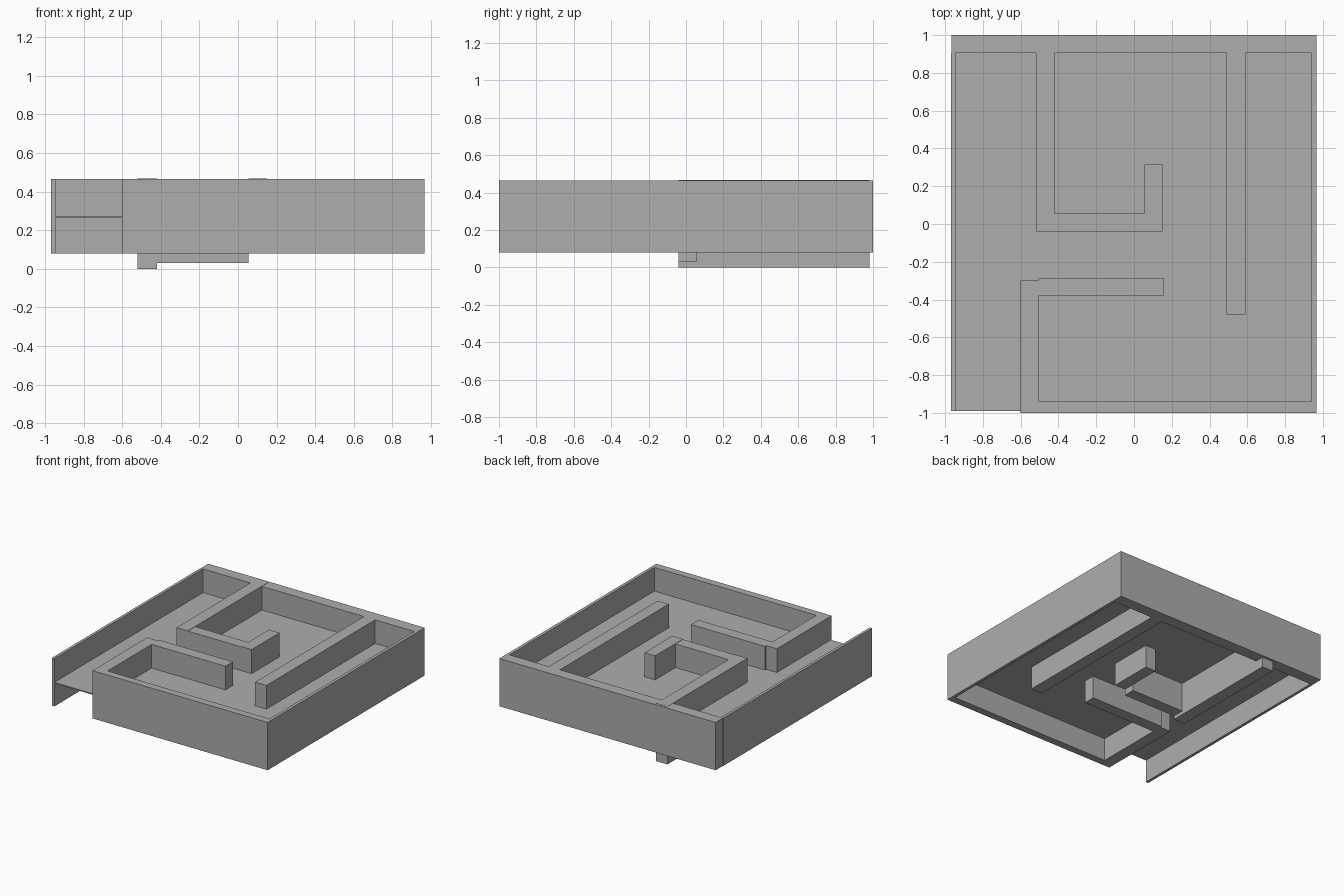
import bpy

cube = bpy.data.objects.get("Cube")
if cube:
    bpy.data.objects.remove(cube, do_unlink=True)

grey = bpy.data.materials.new("plain_grey")
grey.use_nodes = True
colour = (0.42, 0.42, 0.42, 1)
grey.diffuse_color = colour
grey.node_tree.nodes["Principled BSDF"].inputs["Base Color"].default_value = colour

LOW, TOP = 0.08, 0.465


def box(name, x, y, z=(LOW, TOP)):
    """Box spanning the given ranges on each axis."""
    bpy.ops.mesh.primitive_cube_add(size=1)
    ob = bpy.context.object
    ob.name = name
    for v in ob.data.vertices:
        v.co = [r[0] if c < 0 else r[1] for c, r in zip(v.co, (x, y, z))]
    ob.data.materials.append(grey)
    return ob


# Thin floor halfway up the walls
box("floor", (-0.965, 0.96), (-0.99, 0.99), (0.265, 0.274))

# Outer walls, with a gap at the front right corner
box("back_wall", (-0.965, 0.965), (0.905, 1.0))
box("right_outer_wall", (-0.968, -0.945), (-0.99, 0.905))
box("left_outer_wall", (0.94, 0.965), (-0.94, 0.905))
box("front_wall", (-0.6, 0.965), (-1.0, -0.94))

# Entrance walls
box("entrance_wall", (-0.6, -0.505), (-0.94, -0.3))
box("entrance_branch", (-0.505, 0.155), (-0.38, -0.285))

# Inner hook, whose legs reach down below the other walls
box("hook_long_wall", (-0.52, -0.42), (-0.04, 0.98), (0.0, 0.467))
box("hook_cross_wall", (-0.42, 0.055), (-0.04, 0.055), (0.03, TOP))
box("hook_end_wall", (0.055, 0.15), (-0.04, 0.315), (LOW, 0.468))

# Straight wall from the back
box("straight_wall", (0.49, 0.59), (-0.48, 0.905))
